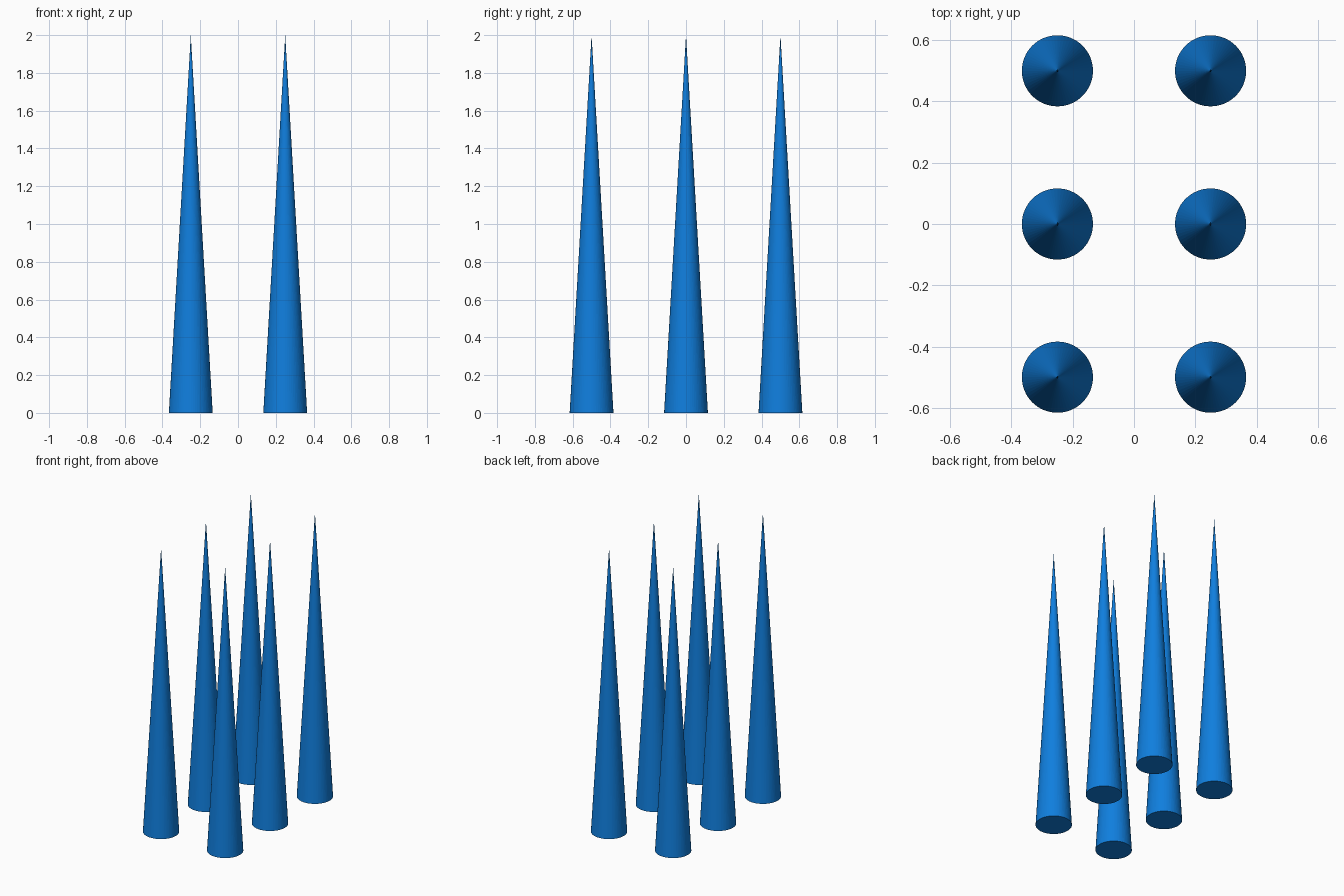
import bpy

if "Cube" in bpy.data.objects:
    bpy.data.objects.remove(bpy.data.objects["Cube"])

# Blue finish shared by all spikes
blue = bpy.data.materials.new("blue")
blue.diffuse_color = (0.005, 0.21, 0.73, 1)
blue.use_nodes = True
blue.node_tree.nodes["Principled BSDF"].inputs["Base Color"].default_value = blue.diffuse_color

RADIUS, HEIGHT = 0.116, 2.0


def add_spike(name, x, y):
    bpy.ops.mesh.primitive_cone_add(vertices=64, radius1=RADIUS, radius2=0,
                                    depth=HEIGHT, location=(x, y, HEIGHT / 2))
    spike = bpy.context.object
    spike.name = name
    spike.data.materials.append(blue)


# Two columns by three rows of tall cones
for side, x in (("left", -0.25), ("right", 0.25)):
    for row, y in (("front", -0.5), ("middle", 0.0), ("back", 0.5)):
        add_spike(f"spike_{row}_{side}", x, y)
